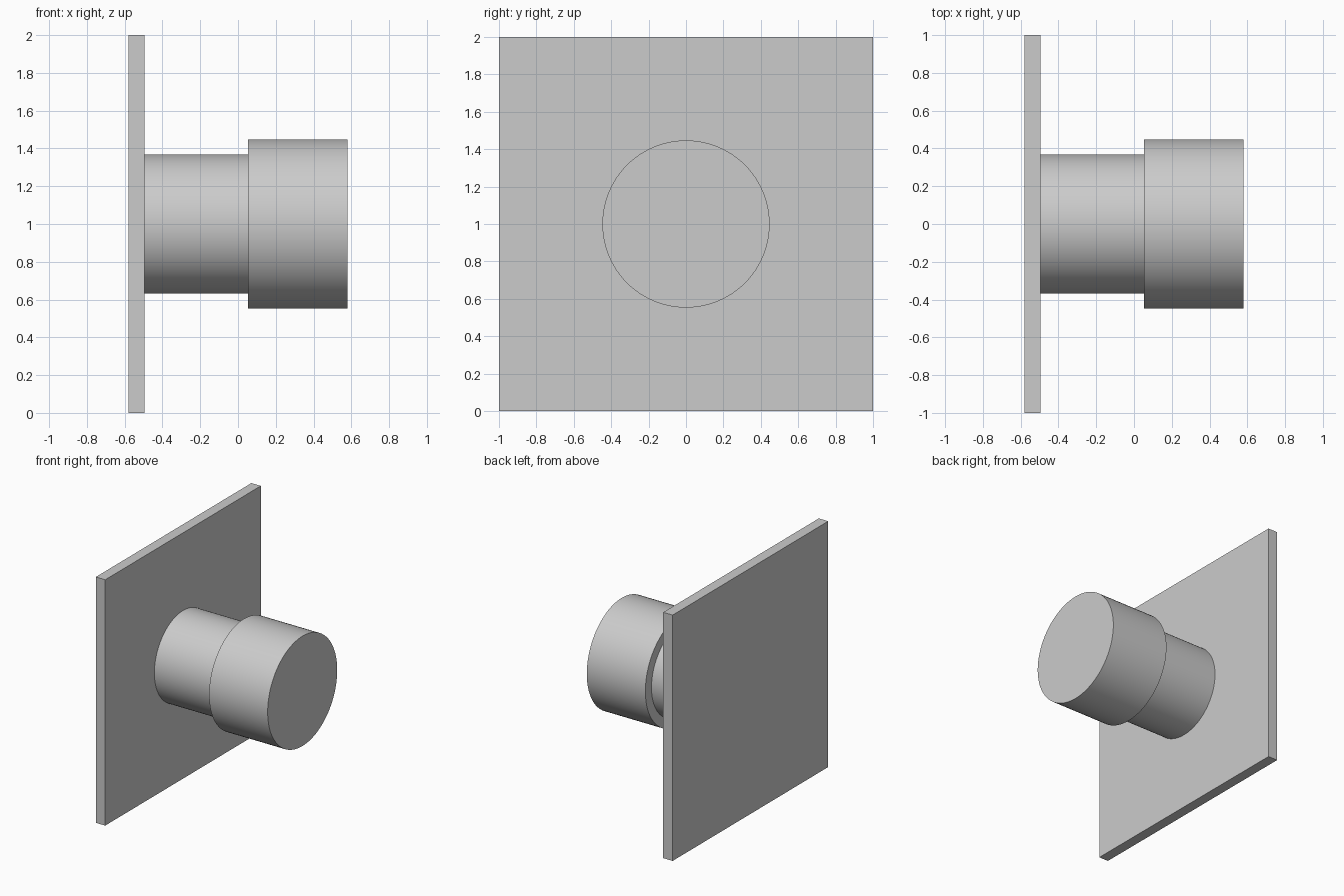
import bpy
import math

cube = bpy.data.objects.get("Cube")
if cube:
    bpy.data.objects.remove(cube, do_unlink=True)

grey = bpy.data.materials.new("light_grey")
grey.use_nodes = True
colour = (0.6, 0.6, 0.6, 1.0)
grey.diffuse_color = colour
grey.node_tree.nodes["Principled BSDF"].inputs["Base Color"].default_value = colour

CENTRE_Z = 1.0
PLATE_BACK, PLATE_FRONT, HEAD_BACK, HEAD_FRONT = -0.58, -0.495, 0.053, 0.58


def disc(name, x0, x1, radius):
    """Smooth solid cylinder lying along x between x0 and x1."""
    bpy.ops.mesh.primitive_cylinder_add(
        vertices=96, radius=radius, depth=x1 - x0,
        location=((x0 + x1) / 2, 0, CENTRE_Z), rotation=(0, math.pi / 2, 0))
    obj = bpy.context.object
    obj.name = name
    obj.data.materials.append(grey)
    bpy.ops.object.shade_smooth_by_angle(angle=math.radians(30))
    return obj


# Square wall plate
bpy.ops.mesh.primitive_cube_add(
    size=1, location=((PLATE_BACK + PLATE_FRONT) / 2, 0, CENTRE_Z))
plate = bpy.context.object
plate.name = "wall_plate"
plate.scale = (PLATE_FRONT - PLATE_BACK, 2, 2)
bpy.ops.object.transform_apply(location=False, rotation=False, scale=True)
plate.data.materials.append(grey)

# Narrow neck and wider knob head
disc("neck", PLATE_FRONT, HEAD_BACK, 0.368)
disc("knob_head", HEAD_BACK, HEAD_FRONT, 0.447)
